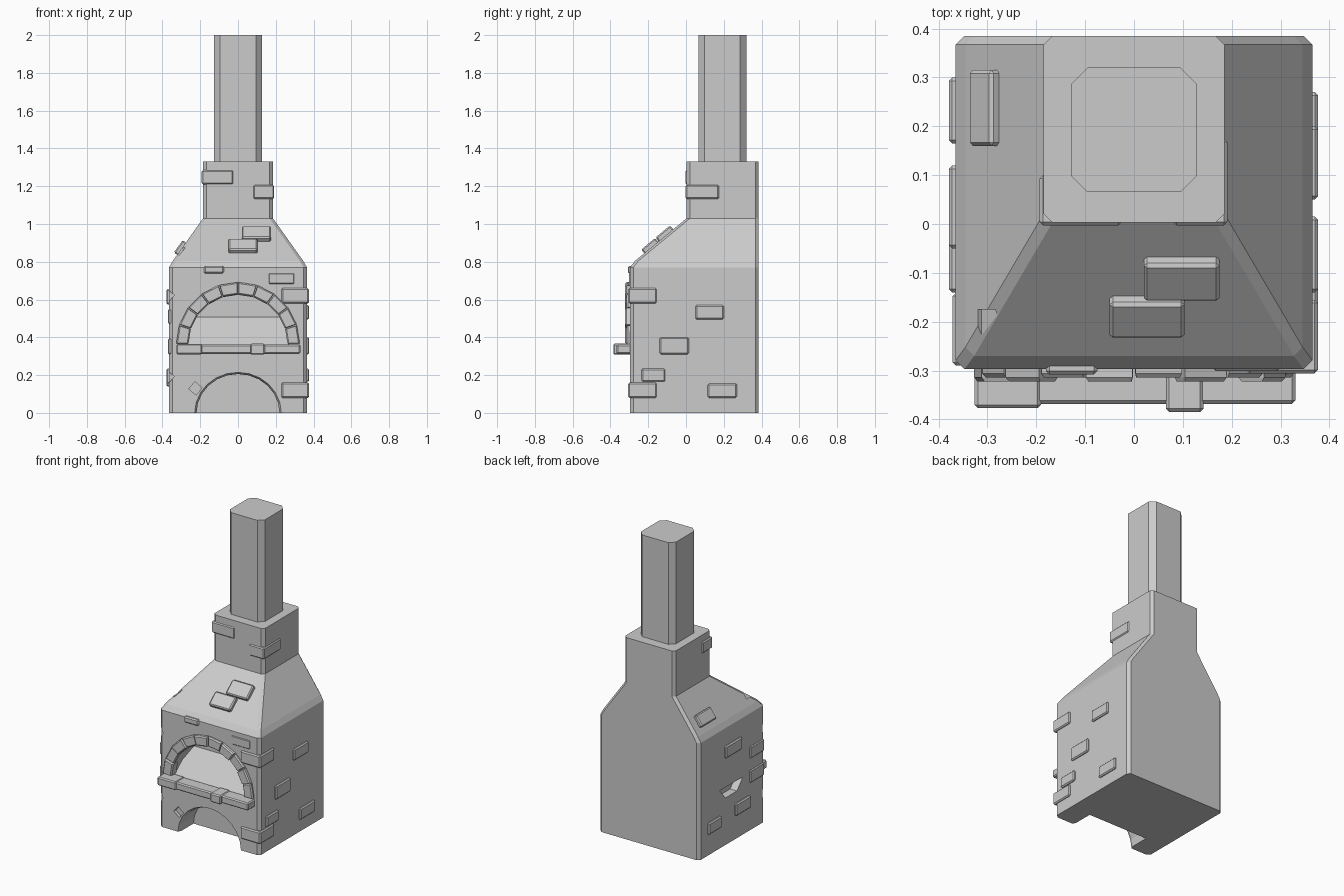
import bpy, bmesh
from math import cos, sin, pi, radians
from mathutils import Matrix, Vector

cube = bpy.data.objects.get("Cube")
if cube:
    bpy.data.objects.remove(cube, do_unlink=True)

stone = bpy.data.materials.new("grey stone")
stone.use_nodes = True
GREY = (0.6, 0.6, 0.6, 1)
stone.diffuse_color = GREY
stone.node_tree.nodes["Principled BSDF"].inputs["Base Color"].default_value = GREY


def finish(bm, name):
    bmesh.ops.recalc_face_normals(bm, faces=bm.faces)
    mesh = bpy.data.meshes.new(name)
    bm.to_mesh(mesh)
    bm.free()
    mesh.materials.append(stone)
    ob = bpy.data.objects.new(name, mesh)
    bpy.context.collection.objects.link(ob)
    return ob


def loft(name, rings):
    """Closed solid through rings that have equal point counts."""
    bm = bmesh.new()
    loops = [[bm.verts.new(p) for p in ring] for ring in rings]
    for a, b in zip(loops, loops[1:]):
        for i in range(len(a)):
            j = (i + 1) % len(a)
            bm.faces.new((a[i], a[j], b[j], b[i]))
    bm.faces.new(loops[0][::-1])
    bm.faces.new(loops[-1])
    return finish(bm, name)


def chamfered(half, front, back, cut, z):
    """Rectangle ring with cut corners."""
    return [(half - cut, front, z), (half, front + cut, z), (half, back - cut, z),
            (half - cut, back, z), (cut - half, back, z), (-half, back - cut, z),
            (-half, front + cut, z), (cut - half, front, z)]


def box(name, x, y, z, rot=None, bevel=0.007):
    """Bevelled block from (min, max) ranges, optionally turned about its centre."""
    bm = bmesh.new()
    spans = (x, y, z)
    size = Matrix.Diagonal([s[1] - s[0] for s in spans] + [1])
    place = Matrix.Translation([(s[0] + s[1]) / 2 for s in spans])
    turn = Matrix.Rotation(radians(rot[0]), 4, rot[1]) if rot else Matrix()
    bmesh.ops.create_cube(bm, size=1, matrix=size)
    if bevel:
        bmesh.ops.bevel(bm, geom=bm.edges[:], offset=bevel, segments=1, affect='EDGES')
    bm.transform(place @ turn)
    return finish(bm, name)


def arch(rx, rz, base, y, count):
    return [(rx * cos(pi * i / count), y, base + rz * sin(pi * i / count))
            for i in range(count + 1)]


# Body, hood and neck in one lofted shell with a flat back
BACK = 0.385
body = loft("oven_body", [
    chamfered(0.365, -0.297, BACK, 0.018, 0),
    chamfered(0.365, -0.297, BACK, 0.018, 0.77),
    chamfered(0.345, -0.27, BACK, 0.018, 0.805),
    chamfered(0.185, 0.003, BACK, 0.018, 1.03),
    chamfered(0.185, 0.003, BACK, 0.018, 1.33)])

# Square flue with cut corners
loft("flue", [chamfered(0.128, 0.065, 0.32, 0.033, z) for z in (1.3, 2.0)])

# Cutters: wood store, oven mouth, missing brick and chipped edges
cutters = [
    loft("wood_store_cutter", [arch(0.24, 0.226, -0.002, -0.32, 12),
                               arch(0.22, 0.208, -0.002, -0.275, 12),
                               arch(0.22, 0.208, -0.002, -0.15, 12)]),
    loft("oven_mouth_cutter", [arch(0.27, 0.275, 0.35, y, 10) for y in (-0.4, -0.14)]),
    loft("missing_brick_cutter", [[(x, 0.17, 0.38), (x, -0.07, 0.38), (x, -0.01, 0.31),
                                   (x, 0.11, 0.31)] for x in (-0.4, -0.315)]),
]
for spot in ((-0.315, -0.2, 0.87), (-0.225, -0.3, 0.13),
             (-0.372, -0.3, 0.62), (-0.372, -0.3, 0.19)):
    spans = [(c - 0.025, c + 0.025) for c in spot]
    cutters.append(box("chip_cutter", *spans, rot=(40, 'Y'), bevel=0))
for cutter in cutters:
    cutter.hide_render = True
    cutter.hide_set(True)
    cutter.display_type = 'WIRE'
    mod = body.modifiers.new(cutter.name, 'BOOLEAN')
    mod.operation = 'DIFFERENCE'
    mod.solver = 'EXACT'
    mod.object = cutter

# Sloping hearth inside the mouth
loft("hearth", [[(x, -0.295, 0.34), (x, -0.13, 0.34), (x, -0.13, 0.51), (x, -0.15, 0.505)]
                for x in (-0.272, 0.272)])

# Arch stones around the mouth
STONES = 10
for i in range(STONES):
    a, b = pi * (i + 0.03) / STONES, pi * (i + 0.97) / STONES
    front = -0.322 if i % 2 else -0.314

    def wedge(y, trim):
        pts = []
        for r, ang in ((0.262, a), (0.327, a), (0.327, b), (0.262, b)):
            r += trim if r < 0.3 else -trim
            t = ang + (trim if ang == a else -trim)
            pts.append((r * cos(t), y, 0.365 + r * sin(t)))
        return pts
    loft("arch_stone", [wedge(-0.27, 0), wedge(front + 0.008, 0), wedge(front, 0.007)])

# Shelf with thicker end and clamp blocks
box("shelf", (-0.32, 0.33), (-0.368, -0.28), (0.312, 0.362))
box("shelf_end", (-0.326, -0.19), (-0.377, -0.28), (0.31, 0.366))
box("shelf_block", (0.065, 0.142), (-0.385, -0.28), (0.308, 0.367))

# Bricks standing proud of each side: y range, z range
right_bricks = [((0.05, 0.2), (0.495, 0.57)), ((-0.14, 0.015), (0.31, 0.4)),
                ((-0.235, -0.11), (0.165, 0.235)), ((0.115, 0.27), (0.08, 0.155))]
left_bricks = [((0.165, 0.3), (0.14, 0.215)), ((-0.14, 0.015), (0.155, 0.235)),
               ((-0.05, 0.12), (0.575, 0.655))]
for y, z in right_bricks:
    box("side_brick", (0.33, 0.377), y, z)
for y, z in left_bricks:
    box("side_brick", (-0.379, -0.33), y, z)

# Corner bricks wrapping the front edges
for z in ((0.58, 0.66), (0.08, 0.16)):
    box("corner_brick", (0.23, 0.376), (-0.306, -0.155), z)
for z in ((0.47, 0.55), (0.31, 0.395)):
    box("corner_brick", (-0.371, -0.32), (-0.29, -0.14), z)
box("front_brick", (-0.18, -0.075), (-0.308, -0.26), (0.738, 0.778))
box("front_brick", (0.16, 0.3), (-0.301, -0.26), (0.68, 0.742))
box("neck_brick", (-0.193, -0.025), (-0.003, 0.1), (1.21, 1.285))
box("neck_brick", (0.08, 0.191), (-0.003, 0.175), (1.132, 1.207))

# Bricks lying on the hood slopes
box("hood_brick", (0.02, 0.175), (-0.16, -0.06), (0.925, 0.965), rot=(40, 'X'))
box("hood_brick", (-0.05, 0.103), (-0.235, -0.14), (0.86, 0.9), rot=(40, 'X'))
box("hood_brick", (-0.34, -0.26), (0.16, 0.315), (0.85, 0.89), rot=(-54, 'Y'))
